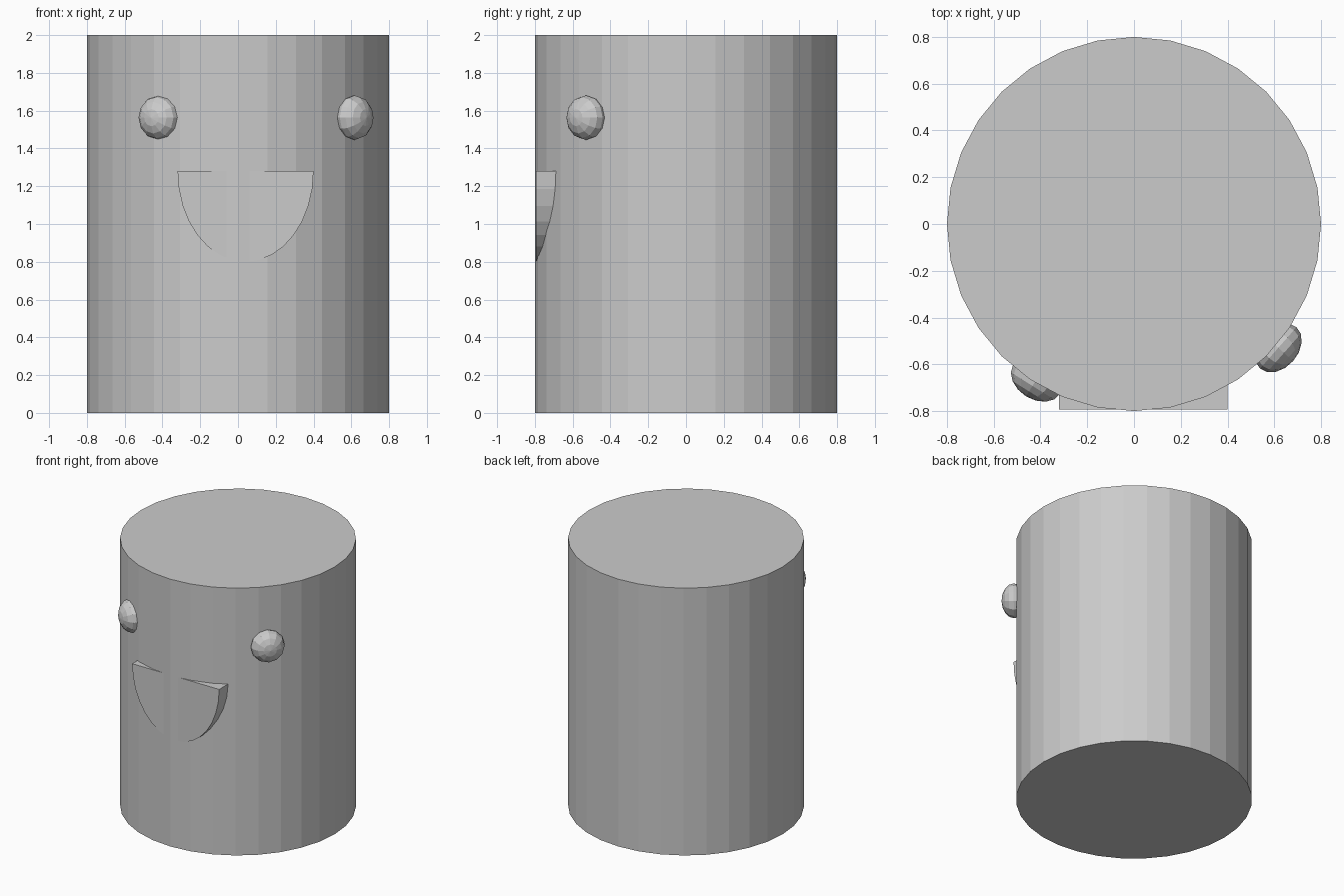
import bpy, bmesh, math
from mathutils import Vector, Matrix

if "Cube" in bpy.data.objects:
    bpy.data.objects.remove(bpy.data.objects["Cube"])


def add_object(name, bm):
    bmesh.ops.recalc_face_normals(bm, faces=bm.faces)
    mesh = bpy.data.meshes.new(name)
    bm.to_mesh(mesh)
    bm.free()
    obj = bpy.data.objects.new(name, mesh)
    bpy.context.collection.objects.link(obj)
    return obj


# Body: 32-sided drum standing on the ground
bpy.ops.mesh.primitive_cylinder_add(vertices=32, radius=0.8, depth=2, location=(0, 0, 1))
bpy.context.object.name = "body"


# Eyes: flattened low-poly spheres with the pole facing outward
def eye(name, centre, outward):
    bm = bmesh.new()
    bmesh.ops.create_uvsphere(bm, u_segments=12, v_segments=8, radius=0.118)
    bmesh.ops.scale(bm, vec=(1, 1, 0.72), verts=bm.verts)
    rot = Vector(outward).to_track_quat('Z', 'Y').to_matrix().to_4x4()
    bmesh.ops.transform(bm, matrix=Matrix.Translation(centre) @ rot, verts=bm.verts)
    return add_object(name, bm)


eye("right_eye", (0.617, -0.53, 1.563), (0.75, -0.66, 0))
eye("left_eye", (-0.417, -0.665, 1.563), (-0.53, -0.85, 0))

# Mouth: half-ellipse slab almost flush with the front of the body
bm = bmesh.new()
rim = []
for i in range(17):
    a = math.pi * i / 16
    rim.append(bm.verts.new((0.04 + 0.36 * math.cos(a), -0.794, 1.28 - 0.48 * math.sin(a))))
face = bm.faces.new(rim)
back = bmesh.ops.extrude_face_region(bm, geom=[face], use_keep_orig=True)["geom"]
bmesh.ops.translate(bm, vec=(0, 0.2, 0), verts=[g for g in back if isinstance(g, bmesh.types.BMVert)])
add_object("mouth", bm)
